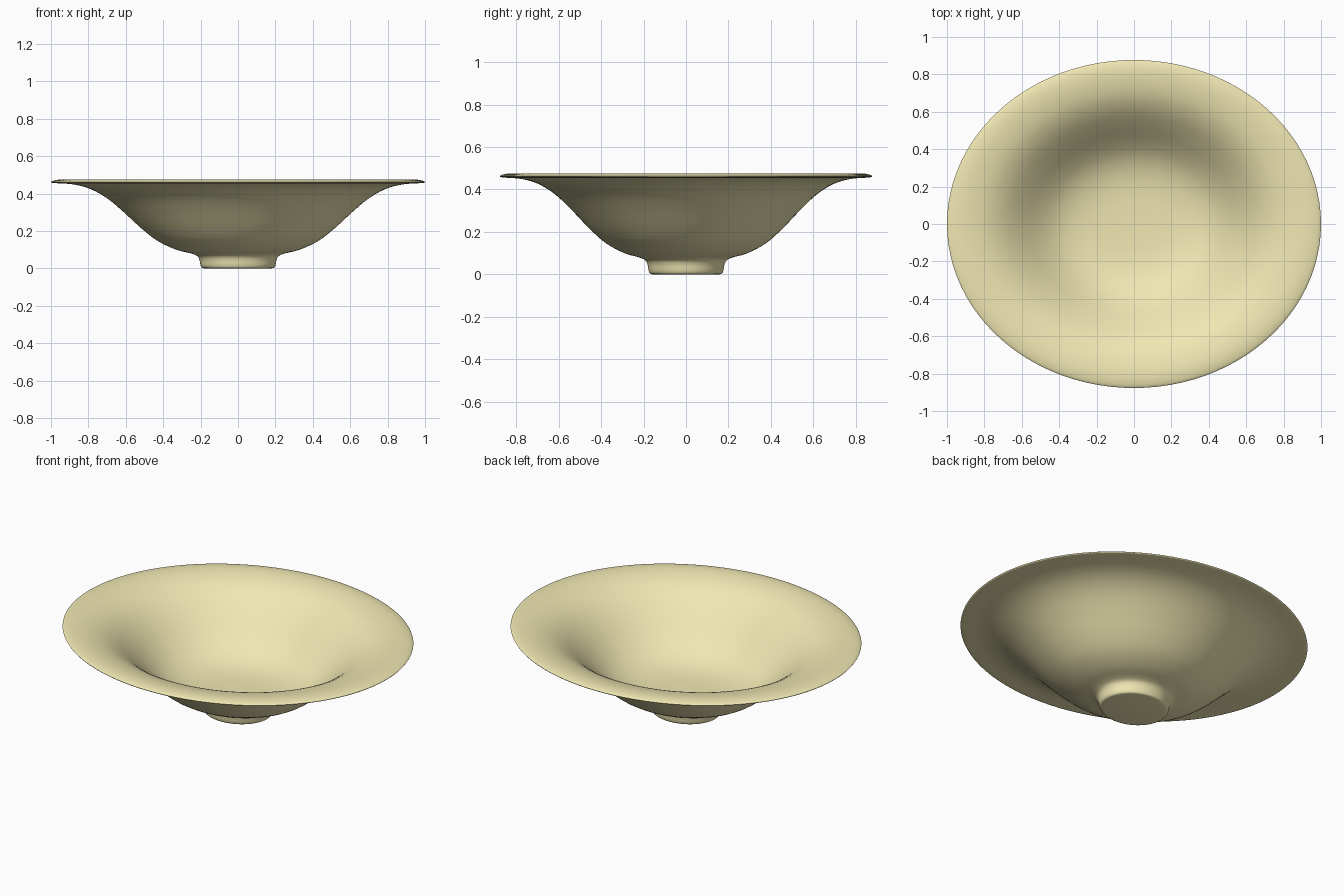
import bpy, bmesh, math
from mathutils import Vector

if "Cube" in bpy.data.objects:
    bpy.data.objects.remove(bpy.data.objects["Cube"])

SEGMENTS = 96
Y_SCALE = 0.877  # the bowl is oval


def smooth_path(points, steps=3):
    """Catmull-Rom curve through (radius, height) points."""
    p = [Vector(q) for q in points]
    p = [2 * p[0] - p[1]] + p + [2 * p[-1] - p[-2]]
    out = []
    for i in range(1, len(p) - 2):
        a, b, c, d = p[i - 1:i + 3]
        for s in range(steps):
            t = s / steps
            out.append(0.5 * (2 * b + (c - a) * t + (2 * a - 5 * b + 4 * c - d) * t ** 2
                              + (3 * b - a - 3 * c + d) * t ** 3))
    return out + [p[-2]]


# Underside: foot, then the flared wall up to the rim tip
outer = smooth_path([(0.175, 0.0), (0.193, 0.004), (0.201, 0.02), (0.206, 0.045),
                     (0.218, 0.066), (0.25, 0.08), (0.33, 0.1), (0.43, 0.147),
                     (0.52, 0.217), (0.61, 0.3), (0.70, 0.375), (0.79, 0.425),
                     (0.88, 0.449), (0.96, 0.455), (0.994, 0.458), (1.0, 0.463)])
# Inside: rolled rim, wall, floor
inner = smooth_path([(1.0, 0.463), (0.985, 0.47), (0.94, 0.476), (0.87, 0.471),
                     (0.78, 0.449), (0.69, 0.402), (0.60, 0.33), (0.51, 0.249),
                     (0.42, 0.184), (0.32, 0.144), (0.2, 0.125), (0.04, 0.12)])
profile = outer + inner[1:]

# Revolve the profile into rings
bm = bmesh.new()
rings = []
for r, z in profile:
    rings.append([bm.verts.new((r * math.cos(2 * math.pi * k / SEGMENTS),
                                r * math.sin(2 * math.pi * k / SEGMENTS) * Y_SCALE, z))
                  for k in range(SEGMENTS)])
for a, b in zip(rings, rings[1:]):
    for k in range(SEGMENTS):
        n = (k + 1) % SEGMENTS
        bm.faces.new((a[k], a[n], b[n], b[k]))
bm.faces.new(rings[0][::-1])   # flat foot
bm.faces.new(rings[-1])        # small flat disc in the middle of the floor
bmesh.ops.recalc_face_normals(bm, faces=bm.faces)

mesh = bpy.data.meshes.new("bowl")
bm.to_mesh(mesh)
bm.free()
bowl = bpy.data.objects.new("bowl", mesh)
bpy.context.collection.objects.link(bowl)

mat = bpy.data.materials.new("cream_glaze")
mat.diffuse_color = (0.87, 0.80, 0.45, 1)
mat.use_nodes = True
mat.node_tree.nodes["Principled BSDF"].inputs["Base Color"].default_value = mat.diffuse_color
mesh.materials.append(mat)

bpy.context.view_layer.objects.active = bowl
bowl.select_set(True)
bpy.ops.object.shade_smooth_by_angle(angle=math.radians(50))
